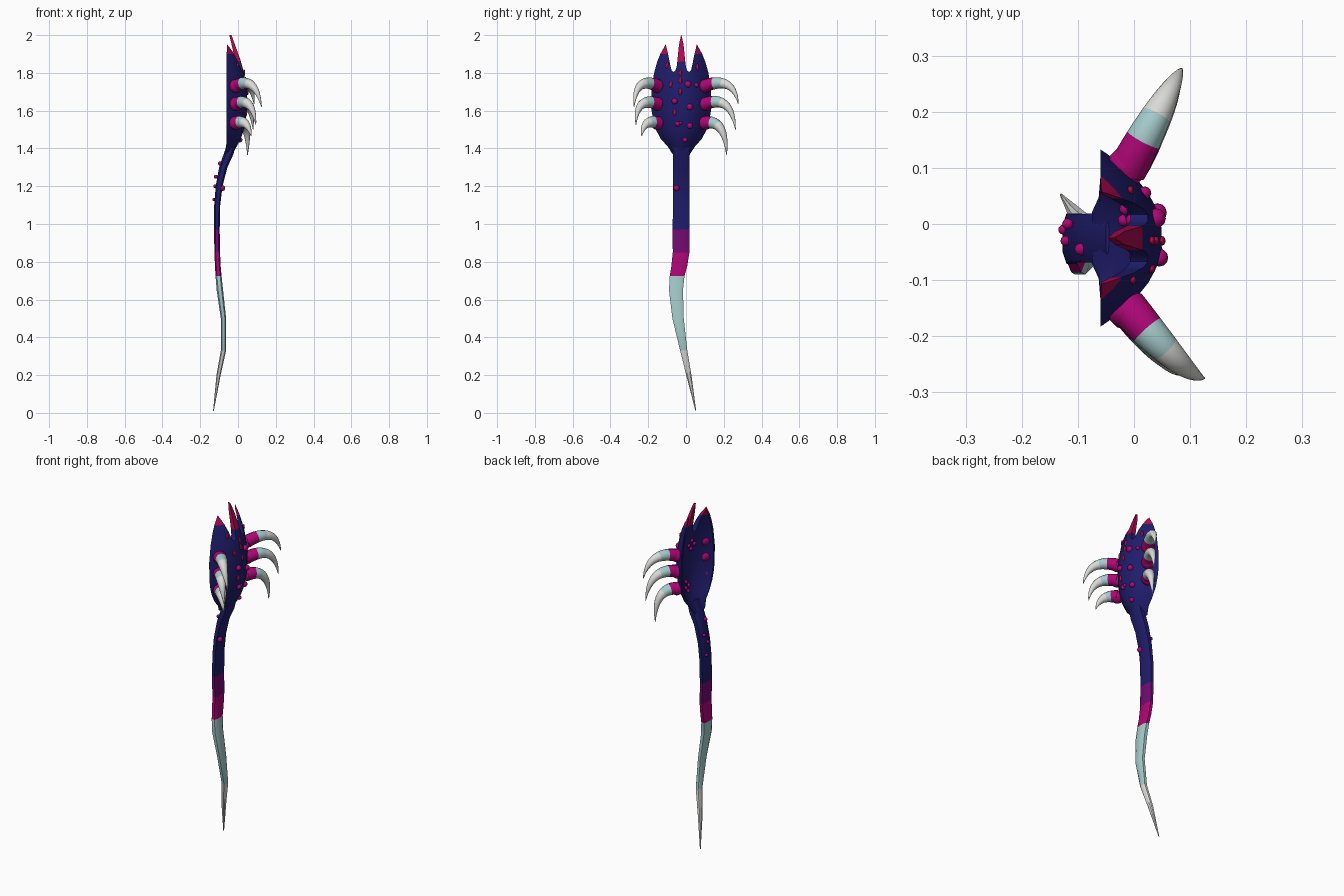
import bpy, bmesh, math
from mathutils import Vector

if "Cube" in bpy.data.objects:
    bpy.data.objects.remove(bpy.data.objects["Cube"])

CY = -0.025  # symmetry plane of handle and bowl


def material(name, rgb):
    m = bpy.data.materials.new(name)
    m.diffuse_color = (*rgb, 1)
    m.use_nodes = True
    m.node_tree.nodes["Principled BSDF"].inputs["Base Color"].default_value = m.diffuse_color
    return m


NAVY = material("navy", (0.014, 0.012, 0.15))
PURPLE = material("purple", (0.17, 0.003, 0.17))
MAGENTA = material("magenta", (0.42, 0.002, 0.18))
CRIMSON = material("crimson", (0.42, 0.003, 0.08))
TEAL = material("pale teal", (0.38, 0.60, 0.60))
WHITE = material("bone white", (0.70, 0.70, 0.68))


def finish(obj, angle=40):
    bpy.ops.object.select_all(action='DESELECT')
    obj.select_set(True)
    bpy.context.view_layer.objects.active = obj
    bpy.ops.object.shade_smooth_by_angle(angle=math.radians(angle))


def loft(name, rings, mats, rule=lambda i: 0):
    """Closed skin over rings of points; rule(ring index) picks the material."""
    bm = bmesh.new()
    rows = [[bm.verts.new(p) for p in r] for r in rings]
    n = len(rows[0])
    for i in range(len(rows) - 1):
        for j in range(n):
            k = (j + 1) % n
            f = bm.faces.new((rows[i][j], rows[i][k], rows[i + 1][k], rows[i + 1][j]))
            f.material_index = rule(i)
    bm.faces.new(rows[0][::-1])
    bm.faces.new(rows[-1]).material_index = rule(len(rows) - 2)
    bmesh.ops.recalc_face_normals(bm, faces=bm.faces)
    me = bpy.data.meshes.new(name)
    bm.to_mesh(me)
    bm.free()
    for m in mats:
        me.materials.append(m)
    obj = bpy.data.objects.new(name, me)
    bpy.context.collection.objects.link(obj)
    return obj


# Handle: z, centre x, centre y, half depth, half width
HANDLE = [(0.01, -.13, .052, .002, .002), (.2, -.103, .015, .011, .014),
          (.33, -.077, -.012, .014, .019), (.5, -.077, -.042, .014, .030),
          (.65, -.096, -.053, .017, .037), (.725, -.103, -.047, .016, .039),
          (.78, -.107, -.035, .015, .042), (.85, -.110, -.026, .015, .044),
          (.97, -.112, -.026, .015, .045), (1.1, -.110, -.025, .016, .044),
          (1.2, -.100, -.025, .018, .043), (1.3, -.078, -.025, .022, .043),
          (1.37, -.050, -.025, .026, .045), (1.43, -.030, -.025, .02, .043)]
OCT = [(1, .55), (.55, 1), (-.55, 1), (-1, .55), (-1, -.55), (-.55, -1), (.55, -1), (1, -.55)]


def handle_colour(i):
    z = HANDLE[i][0]
    return 0 if z < .3 else 1 if z < .72 else 2 if z < .84 else 3 if z < .96 else 4


handle = loft("handle", [[(x + a * hx, y + b * hy, z) for a, b in OCT] for z, x, y, hx, hy in HANDLE],
              [WHITE, TEAL, MAGENTA, PURPLE, NAVY], handle_colour)
finish(handle, 35)

# Bowl: z, rim x, outer depth, inner depth, half width
BOWL = [(1.37, -.075, .045, .0, .046), (1.41, -.063, .056, .005, .072),
        (1.45, -.06, .075, .030, .108), (1.5, -.06, .092, .052, .135),
        (1.55, -.06, .102, .063, .149), (1.6, -.06, .108, .070, .157),
        (1.7, -.06, .110, .074, .158), (1.8, -.06, .092, .060, .144),
        (1.86, -.06, .076, .048, .127), (1.90, -.06, .062, .039, .111),
        (1.95, -.058, .042, .025, .083), (2.0, -.052, .018, .006, .05)]


def bowl_point(row, u, outer):
    z, rim, d, inner, w = row
    if outer:
        return (rim + d * (1 - abs(u) ** 2.2), CY + u * w, z)
    return (rim + inner * (1 - u * u), CY + u * (w - .013), z)


def on_bowl(y, z, outer=True):
    for a, b in zip(BOWL, BOWL[1:]):
        if a[0] <= z <= b[0]:
            t = (z - a[0]) / (b[0] - a[0])
            row = [p + t * (q - p) for p, q in zip(a, b)]
            return Vector(bowl_point(row, (y - CY) / row[4], outer))


US = [math.sin(math.radians(a)) for a in range(-90, 91, 12)]
bowl = loft("bowl", [[bowl_point(r, u, True) for u in US] + [bowl_point(r, u, False) for u in US[::-1]]
                     for r in BOWL], [NAVY, CRIMSON])

# Two notches leave three tines
NOTCH = [(.001, 2.0), (.012, 1.95), (.021, 1.86), (.025, 1.83), (.031, 1.812), (.042, 1.805), (.052, 1.815),
         (.060, 1.85), (.070, 1.90), (.082, 1.95), (.088, 2.05), (.001, 2.05)]
for s in (1, -1):
    cutter = loft("notch_cutter", [[(x, CY + s * y, z) for y, z in NOTCH] for x in (-.2, .2)], [NAVY])
    cutter.hide_render = True
    mod = bowl.modifiers.new("notch", 'BOOLEAN')
    mod.operation, mod.solver, mod.object = 'DIFFERENCE', 'EXACT', cutter
    bpy.context.view_layer.objects.active = bowl
    bpy.ops.object.modifier_apply(modifier=mod.name)
    bpy.data.objects.remove(cutter)
for p in bowl.data.polygons:
    limit = 1.86 if abs(p.center.y - CY) < .03 else 1.90
    p.material_index = 1 if p.center.z > limit else 0
finish(bowl)


# Claws: curved, tapering horns along a quadratic curve
def claw(name, base, ctrl, tip):
    base, ctrl, tip = Vector(base), Vector(ctrl), Vector(tip)
    steps, rings = 16, []
    for i in range(steps + 1):
        t = i / steps
        p = base * (1 - t) ** 2 + ctrl * 2 * t * (1 - t) + tip * t * t
        d = ((ctrl - base) * (1 - t) + (tip - ctrl) * t).normalized()
        side = d.cross(Vector((.8, -.3, 0)) if abs(d.z) > .95 else Vector((0, 0, 1))).normalized()
        # frame kept in the plane of the claw so it does not twist
        side = (ctrl - base).cross(tip - ctrl).normalized()
        up = side.cross(d)
        r = .033 * (1 - t ** 1.5) + .0015
        rings.append([p + r * (math.cos(a) * side + math.sin(a) * up)
                      for a in (math.tau * k / 12 for k in range(12))])
    obj = loft(name, rings, [MAGENTA, TEAL, WHITE], lambda i: 0 if i < 3 else 1 if i < 6 else 2)
    finish(obj, 50)


def bump(name, loc, r, mat, scale=(1, 1, 1)):
    bpy.ops.mesh.primitive_uv_sphere_add(segments=12, ring_count=8, radius=r, location=loc)
    o = bpy.context.object
    o.name, o.scale = name, scale
    o.data.materials.append(mat)
    finish(o, 60)


CLAWS = [(1, 1.73, (.07, .25, 1.79), (.085, .277, 1.635)),
         (1, 1.635, (.07, .24, 1.69), (.08, .262, 1.50)),
         (1, 1.535, (.06, .21, 1.56), (.05, .215, 1.365)),
         (-1, 1.73, (.09, -.27, 1.79), (.125, -.275, 1.62)),
         (-1, 1.635, (.075, -.265, 1.68), (.095, -.265, 1.525)),
         (-1, 1.535, (.05, -.225, 1.56), (.07, -.235, 1.465))]
for i, (s, z, ctrl, tip) in enumerate(CLAWS):
    base = (-.012, CY + s * .122, z)
    claw(f"claw_{i + 1}", base, ctrl, tip)
    bump(f"claw_socket_{i + 1}", (-.012, CY + s * .128, z), .036, MAGENTA)

# Warts on the bowl's outside: y, z, radius
for y, z, r in [(.01, 1.74, .018), (-.06, 1.65, .016), (.02, 1.62, .017), (-.045, 1.53, .014),
                (.02, 1.52, .016), (-.005, 1.445, .013), (-.03, 1.535, .009), (.055, 1.735, .012)]:
    bump("outer_wart", on_bowl(y, z), r, MAGENTA)

# Crimson blotches on the bowl's outside
for y, z in [(-.1, 1.84), (-.03, 1.80), (.06, 1.83), (-.08, 1.74), (-.03, 1.76), (-.03, 1.70), (-.06, 1.59)]:
    bump("blotch", on_bowl(y, z), .014, CRIMSON, (.45, .6, 1.3))

# Warts inside the bowl, in two clusters
for cy, cz in ((-.06, 1.73), (.01, 1.51)):
    for dy, dz in ((0, .025), (-.022, 0), (.022, 0), (0, -.025)):
        bump("inner_wart", on_bowl(cy + dy, cz + dz, False), .011, MAGENTA)

# Warts on the handle
for x, y, z, r in [(-.084, -.05, 1.19, .016), (-.083, -.035, 1.25, .009), (-.118, 0, 1.25, .010),
                   (-.122, -.03, 1.2, .009), (-.126, -.01, 1.13, .009), (-.095, -.045, 1.32, .011)]:
    bump("handle_wart", (x, y, z), r, MAGENTA)
